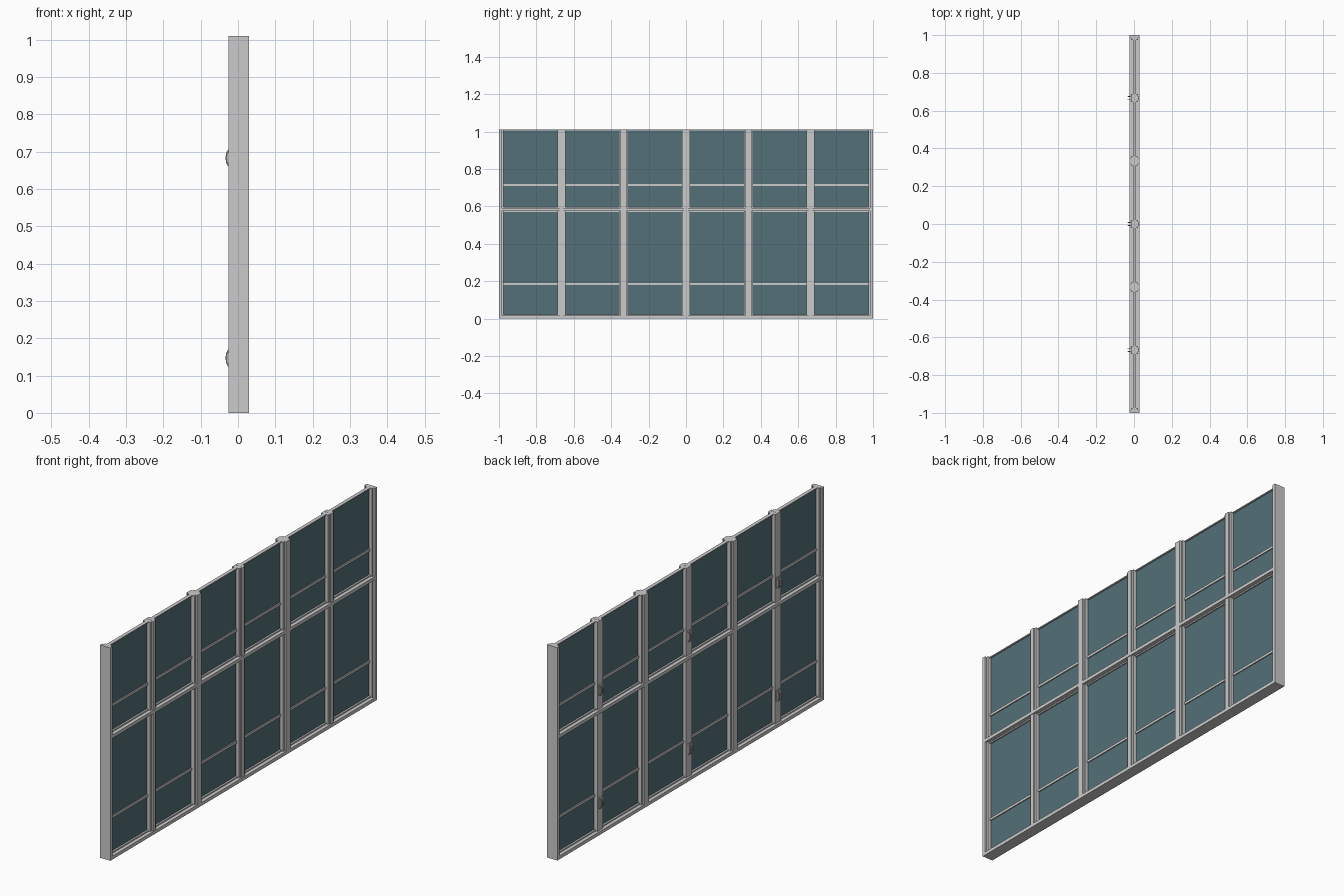
import bpy, math

if "Cube" in bpy.data.objects:
    bpy.data.objects.remove(bpy.data.objects["Cube"])

X0, X1 = -0.025, 0.03        # outer frame depth
S0, S1 = -0.016, 0.021       # sash depth
GX = 0.0025                  # glass plane
TOP = 1.01
TR0, TR1 = 0.575, 0.591      # transom
UNIT = 2 / 3

glass_mat = bpy.data.materials.new("tinted_glass")
glass_mat.diffuse_color = (0.09, 0.16, 0.19, 1)
glass_mat.use_nodes = True
glass_mat.node_tree.nodes["Principled BSDF"].inputs["Base Color"].default_value = glass_mat.diffuse_color


def box(name, x0, x1, y0, y1, z0, z1, mat=None):
    v = [(x, y, z) for x in (x0, x1) for y in (y0, y1) for z in (z0, z1)]
    f = [(0, 1, 3, 2), (4, 6, 7, 5), (0, 4, 5, 1), (2, 3, 7, 6), (0, 2, 6, 4), (1, 5, 7, 3)]
    me = bpy.data.meshes.new(name)
    me.from_pydata(v, [], f)
    ob = bpy.data.objects.new(name, me)
    bpy.context.collection.objects.link(ob)
    if mat:
        me.materials.append(mat)
    return ob


def handle(name, y, z):
    # bowed pull handle on the inner face
    cu = bpy.data.curves.new(name, 'CURVE')
    cu.dimensions = '3D'
    cu.bevel_depth = 0.0025
    cu.bevel_resolution = 1
    cu.use_fill_caps = True
    sp = cu.splines.new('POLY')
    n = 10
    sp.points.add(n)
    for i in range(n + 1):
        a = math.pi * i / n
        sp.points[i].co = (S0 - 0.015 * math.sin(a) ** 0.6, y, z - 0.023 * math.cos(a), 1)
    ob = bpy.data.objects.new(name, cu)
    bpy.context.collection.objects.link(ob)


def sash(y0, y1, left, right, z0, z1, bar_z, top_rail):
    # stiles
    box("sash_stile", S0, S1, y0, y0 + left, z0, z1)
    box("sash_stile", S0, S1, y1 - right, y1, z0, z1)
    a, b = y0 + left, y1 - right
    # bottom and top rails, then glazing bar and pane
    box("sash_bottom_rail", -0.008, 0.013, a, b, z0, z0 + 0.006)
    box("sash_top_rail", -0.006, 0.011, a, b, z1 - top_rail, z1)
    box("glazing_bar", GX - 0.007, GX + 0.007, a, b, bar_z - 0.006, bar_z + 0.006)
    box("glass_pane", GX - 0.002, GX + 0.002, a, b, z0 + 0.006, z1 - top_rail, glass_mat)


# outer frame: sill, transom, end posts and mullions
box("sill", X0, X1, -1, 1, 0, 0.016)
for k, (a, b) in enumerate([(-1, -0.984), (-0.349, -0.318), (0.318, 0.349), (0.984, 1)]):
    box("frame_post", X0, X1, a, b, 0.016, TOP)

for u in (-1, 0, 1):
    c = u * UNIT
    lo = {-1: -0.984, 0: -0.318, 1: 0.349}[u]
    hi = {-1: -0.349, 0: 0.318, 1: 0.984}[u]
    box("transom", X0, X1, lo, hi, TR0, TR1)
    for z0, z1, bar, rail in ((0.016, TR0, 0.185, 0.006), (TR1, TOP, 0.715, 0.005)):
        # pair of sashes meeting at the centre of the unit
        sash(lo, c - 0.0005, 0.009, 0.021, z0, z1, bar, rail)
        sash(c + 0.0005, hi, 0.021, 0.009, z0, z1, bar, rail)
        # cover strips over the meeting stiles
        box("meeting_strip", S1, X1 - 0.003, c - 0.011, c + 0.011, z0, z1)
    for z in (0.147, 0.683):
        for s in (-1, 1):
            handle("pull_handle", c + s * 0.009, z)
            box("handle_plate", S0 - 0.002, S0, c + s * 0.009 - 0.004, c + s * 0.009 + 0.004,
                z - 0.027, z + 0.027)
